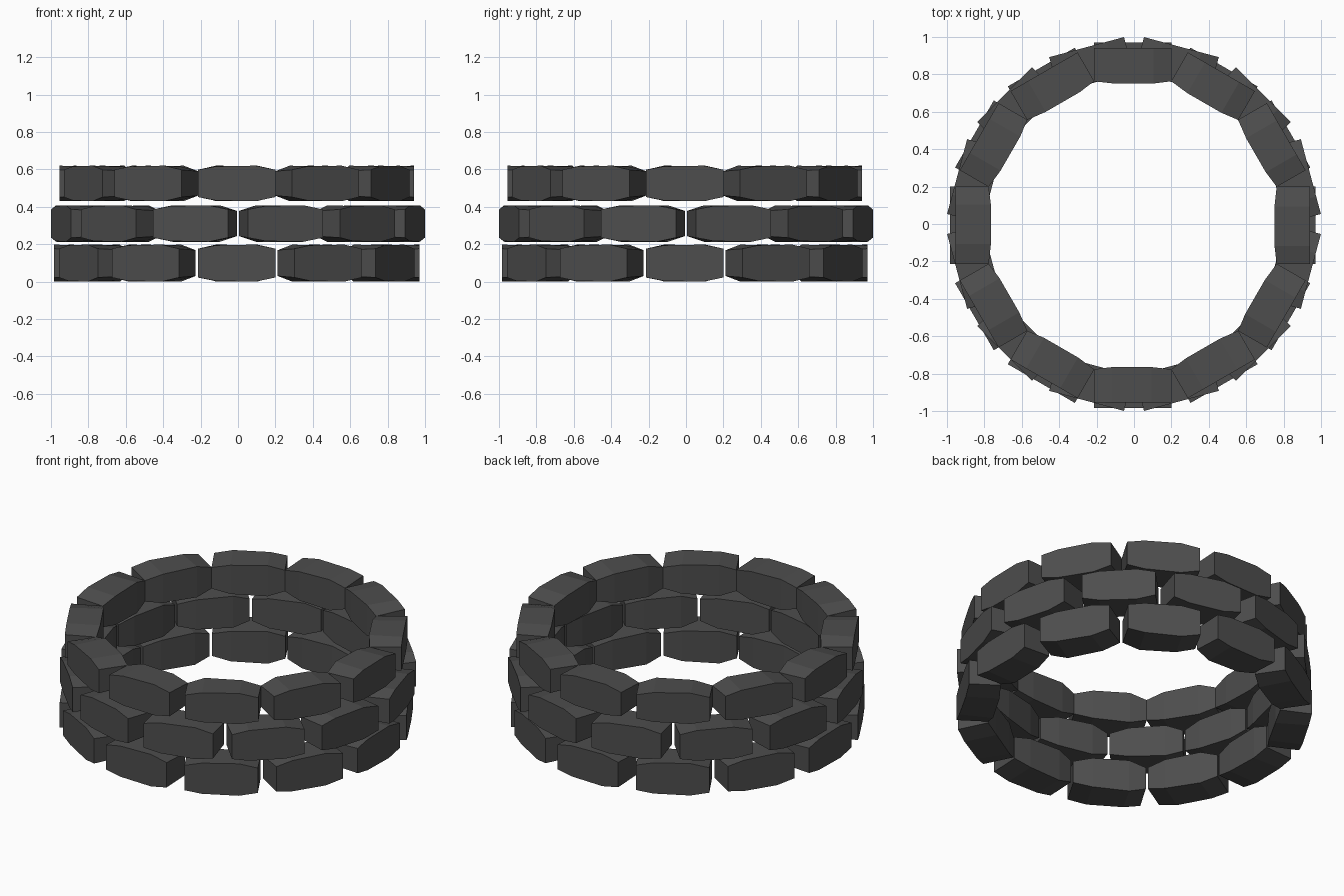
import bpy, bmesh, math
from mathutils import Matrix

if "Cube" in bpy.data.objects:
    bpy.data.objects.remove(bpy.data.objects["Cube"])

stone = bpy.data.materials.new("dark_stone")
stone.diffuse_color = (0.075, 0.075, 0.075, 1)
stone.use_nodes = True
stone.node_tree.nodes["Principled BSDF"].inputs["Base Color"].default_value = stone.diffuse_color


def block_mesh(name, inner, outer, height):
    # Rough hewn block: full cross-section in the middle, ends tapering in height
    bm = bmesh.new()
    half = 0.207
    # along, inner inset, inner height trim, outer height trim
    sections = [(-half, 0.012, 0.030, 0.022), (-0.11, 0, 0, 0.004),
                (0.10, 0, 0.006, 0), (half, 0.012, 0.030, 0.022)]
    rings = []
    for t, inset, cut_in, cut_out in sections:
        rings.append([bm.verts.new(p) for p in (
            (inner + inset, t, cut_in), (outer, t, cut_out),
            (outer, t, height - cut_out), (inner + inset, t, height - cut_in))])
    for a, b in zip(rings, rings[1:]):
        for i in range(4):
            j = (i + 1) % 4
            bm.faces.new((a[i], a[j], b[j], b[i]))
    bm.faces.new(rings[0])
    bm.faces.new(rings[-1][::-1])
    bmesh.ops.recalc_face_normals(bm, faces=bm.faces)
    me = bpy.data.meshes.new(name)
    bm.to_mesh(me)
    bm.free()
    me.materials.append(stone)
    return me


def course(name, inner, outer, z, height, turn, shift):
    # One ring of twelve blocks sharing a mesh
    me = block_mesh(name, inner, outer, height)
    for i in range(12):
        ob = bpy.data.objects.new(f"{name}_{i + 1}", me)
        ob.matrix_world = (Matrix.Translation((shift, shift, z))
                           @ Matrix.Rotation(math.radians(30 * i + turn), 4, 'Z'))
        bpy.context.collection.objects.link(ob)


course("bottom_stone", 0.785, 0.977, 0.0, 0.198, 0, -0.007)
course("middle_stone", 0.785, 0.979, 0.213, 0.195, 15, 0.0)
course("top_stone", 0.758, 0.948, 0.430, 0.190, 0, -0.007)
